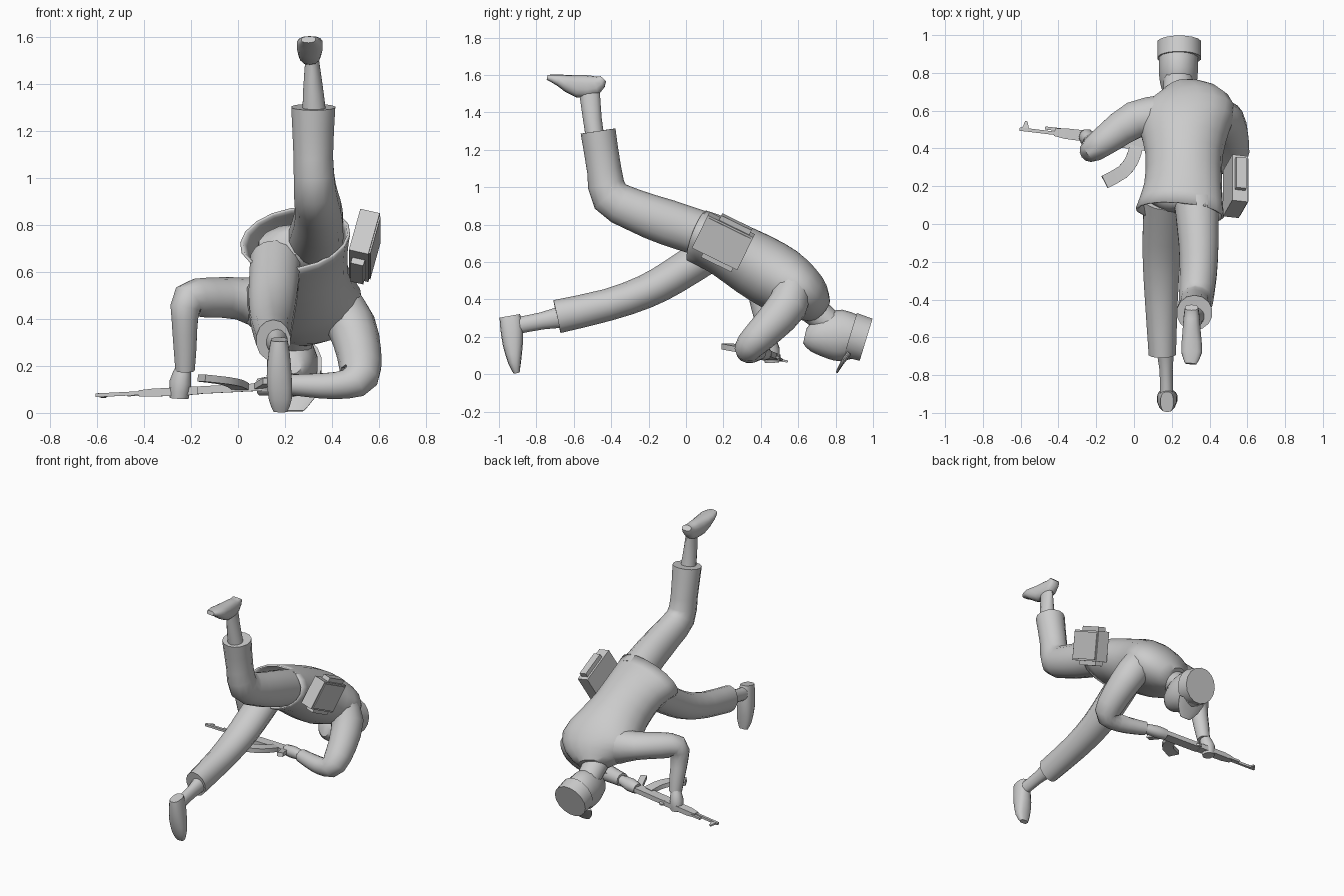
import bpy, bmesh, math
from mathutils import Vector, Matrix

grey = bpy.data.materials.new("plain grey")
grey.diffuse_color = (0.6, 0.6, 0.6, 1)


def finish(name, bm):
    bmesh.ops.recalc_face_normals(bm, faces=bm.faces[:])
    me = bpy.data.meshes.new(name)
    bm.to_mesh(me)
    bm.free()
    me.materials.append(grey)
    ob = bpy.data.objects.new(name, me)
    bpy.context.collection.objects.link(ob)
    return ob


def spline(p, steps):
    """Catmull-Rom through rows of (x, y, z, half width, half height)."""
    out = []
    for i in range(len(p) - 1):
        a, b, c, d = (Vector(p[max(i - 1, 0)]), Vector(p[i]), Vector(p[i + 1]),
                      Vector(p[min(i + 2, len(p) - 1)]))
        for k in range(steps):
            t = k / steps
            out.append(b + 0.5 * t * (c - a + t * (2 * a - 5 * b + 4 * c - d
                       + t * (3 * b - a - 3 * c + d))))
    return out + [Vector(p[-1])]


def tube(name, rows, side=(1, 0, 0), n=14, steps=2, square=1.0, caps=(True, True)):
    """Loft elliptical rings; 'side' is the direction of the half width."""
    rows = spline(rows, steps)
    pts = [Vector(r[:3]) for r in rows]
    bm = bmesh.new()
    rings = []
    for i, r in enumerate(rows):
        t = (pts[min(i + 1, len(pts) - 1)] - pts[max(i - 1, 0)]).normalized()
        s = Vector(side)
        s = (s - t * s.dot(t)).normalized()
        u = t.cross(s)
        ring = []
        for k in range(n):
            a = 2 * math.pi * (k + 0.5) / n
            c, q = math.cos(a), math.sin(a)
            c = math.copysign(abs(c) ** square, c)
            q = math.copysign(abs(q) ** square, q)
            ring.append(bm.verts.new(pts[i] + s * c * r[3] + u * q * r[4]))
        rings.append(ring)
    for a, b in zip(rings, rings[1:]):
        for k in range(n):
            bm.faces.new((a[k], a[(k + 1) % n], b[(k + 1) % n], b[k]))
    if caps[0]:
        bm.faces.new(rings[0])
    if caps[1]:
        bm.faces.new(rings[-1])
    return finish(name, bm)


def bar(name, rows, side=(0, 0, 1), steps=1):
    """Square-section loft; half sizes are true half widths."""
    r2 = math.sqrt(2)
    return tube(name, [(*r[:3], r[3] * r2, r[4] * r2) for r in rows], side, 4, steps)


# jacket body, open at the hem, and hips inside it
jacket = tube("jacket", [(.243, .06, .74, .238, .143), (.26, .2, .68, .208, .155),
                         (.265, .36, .59, .205, .175), (.267, .5, .507, .24, .178),
                         (.27, .595, .445, .265, .155), (.258, .66, .39, .2, .125),
                         (.238, .71, .345, .1, .08)],
              side=(1, 0, .14), n=18, caps=(False, True))
wall = jacket.modifiers.new("cloth", 'SOLIDIFY')
wall.thickness, wall.offset = 0.012, -1
tube("hips", [(.245, .22, .67, .16, .11), (.245, .12, .71, .16, .1), (.245, .07, .73, .07, .06)])

# head, neck and cap
tube("neck", [(.235, .65, .37, .085, .08), (.235, .78, .26, .078, .072)], steps=1)
tube("head", [(.235, .635, .205, .035, .04), (.235, .67, .2, .072, .08), (.235, .75, .205, .1, .122),
              (.235, .83, .207, .106, .138), (.235, .91, .2, .104, .115)])
tube("cap", [(.24, .878, .21, .118, .125), (.24, .963, .184, .118, .12)], steps=1, n=16)
tube("cap_brim", [(.24, .872, .115, .105, .016), (.24, .835, .06, .085, .01), (.24, .805, .008, .04, .006)])

# raised leg
tube("raised_trouser", [(.33, .12, .74, .12, .12), (.342, -.1, .812, .108, .122),
                        (.34, -.27, .875, .1, .112), (.327, -.405, .95, .092, .105),
                        (.32, -.437, 1.09, .086, .092), (.32, -.47, 1.3, .096, .094)])
tube("raised_ankle", [(.325, -.485, 1.26, .052, .05), (.32, -.5, 1.36, .045, .05),
                      (.315, -.515, 1.5, .03, .055)])
tube("raised_foot", [(.305, -.442, 1.58, .035, .02), (.305, -.485, 1.545, .042, .053),
                     (.305, -.58, 1.54, .05, .06), (.305, -.68, 1.572, .055, .031),
                     (.3, -.74, 1.587, .03, .014)], square=.8)

# trailing leg
tube("trailing_trouser", [(.16, .13, .65, .11, .1), (.15, -.07, .52, .107, .095),
                          (.145, -.22, .44, .1, .09), (.145, -.42, .37, .088, .086),
                          (.15, -.69, .308, .074, .09)])
tube("trailing_ankle", [(.165, -.66, .307, .05, .06), (.17, -.77, .285, .036, .046),
                        (.173, -.9, .26, .036, .045)])
tube("trailing_foot", [(.175, -.942, .312, .035, .055), (.175, -.934, .26, .045, .06),
                       (.175, -.926, .16, .054, .054), (.18, -.916, .06, .05, .034),
                       (.18, -.905, .006, .03, .016)], square=.8)

# left arm and hand
elbow_axis = (.6, -.8, 0)
tube("left_sleeve", [(.13, .57, .46, .11, .12), (0, .55, .487, .1, .09), (-.13, .46, .49, .085, .085),
                     (-.212, .4, .48, .07, .075), (-.226, .395, .4, .056, .058),
                     (-.225, .42, .28, .05, .05), (-.225, .44, .18, .042, .042)], elbow_axis)
tube("left_hand", [(-.23, .445, .2, .03, .03), (-.245, .455, .13, .05, .045), (-.25, .46, .062, .04, .04)],
     elbow_axis, n=10)

# right arm and hand
elbow_axis = (.05, .33, -.235)
tube("right_sleeve", [(.42, .565, .46, .1, .11), (.482, .545, .37, .108, .105), (.515, .44, .25, .095, .095),
                      (.515, .345, .155, .08, .085), (.46, .33, .122, .065, .062),
                      (.36, .35, .115, .055, .055), (.23, .387, .12, .045, .045)], elbow_axis)
tube("right_hand", [(.25, .385, .12, .03, .03), (.15, .41, .115, .045, .04), (.085, .425, .11, .035, .035)],
     elbow_axis, n=10)


# rifle: parts strung along one line from stock to muzzle
def on_gun(x, dy=0.0):
    return (x, .43 - .12 * x + dy, .105 + .05 * x - .2 * dy)


def gun(name, *stations):
    bar(name, [(*on_gun(x, dy), hz, hy) for x, dy, hz, hy in stations])


gun("rifle_barrel", (-.605, 0, .008, .009), (-.35, 0, .008, .009))
gun("rifle_gas_tube", (-.47, .022, .007, .008), (-.2, .022, .009, .01))
gun("rifle_handguard", (-.42, .005, .013, .02), (-.36, .005, .017, .028), (-.17, .005, .017, .03))
gun("rifle_receiver", (-.17, 0, .016, .034), (.13, 0, .016, .034))
gun("rifle_stock", (.12, -.005, .014, .024), (.22, -.015, .015, .028), (.43, -.035, .016, .05))
bar("rifle_front_sight", [(*on_gun(-.575), .008, .02), (*on_gun(-.57, .045), .005, .006)])
bar("rifle_rear_sight", [(*on_gun(-.15, .03), .008, .02), (*on_gun(-.15, .05), .006, .01)])
bar("rifle_grip", [(*on_gun(.09, -.02), .013, .022), (*on_gun(.125, -.12), .013, .02)])
bar("rifle_magazine", [(.012, .41, .11, .015, .036), (-.01, .34, .124, .015, .036),
                       (-.06, .275, .137, .015, .036), (-.155, .222, .148, .015, .036)], steps=2)

# hip pouch, aligned with the torso
along = Vector((0, .9, -.44)).normalized()
out = Vector((1, 0, -.28))
out = (out - along * out.dot(along)).normalized()
up = out.cross(along)
frame = Matrix((out, along, up)).transposed().to_4x4()


def pouch_box(name, offset, size):
    bm = bmesh.new()
    bmesh.ops.create_cube(bm, size=1)
    move = Matrix.Translation((.537, .2, .712)) @ frame @ Matrix.Translation(offset)
    bmesh.ops.transform(bm, matrix=move @ Matrix.Diagonal((*size, 1)), verts=bm.verts[:])
    finish(name, bm)


pouch_box("pouch_body", (0, 0, 0), (.085, .27, .2))
pouch_box("pouch_front", (.045, 0, 0), (.008, .25, .18))
for name, z in (("pouch_top_roll", .113), ("pouch_bottom_roll", -.113)):
    pouch_box(name, (0, .02, z), (.055, .18, .03))

# smooth cloth and skin, keep hard edges crisp
bpy.ops.object.select_all(action='SELECT')
bpy.context.view_layer.objects.active = jacket
bpy.ops.object.shade_smooth_by_angle(angle=math.radians(40))
